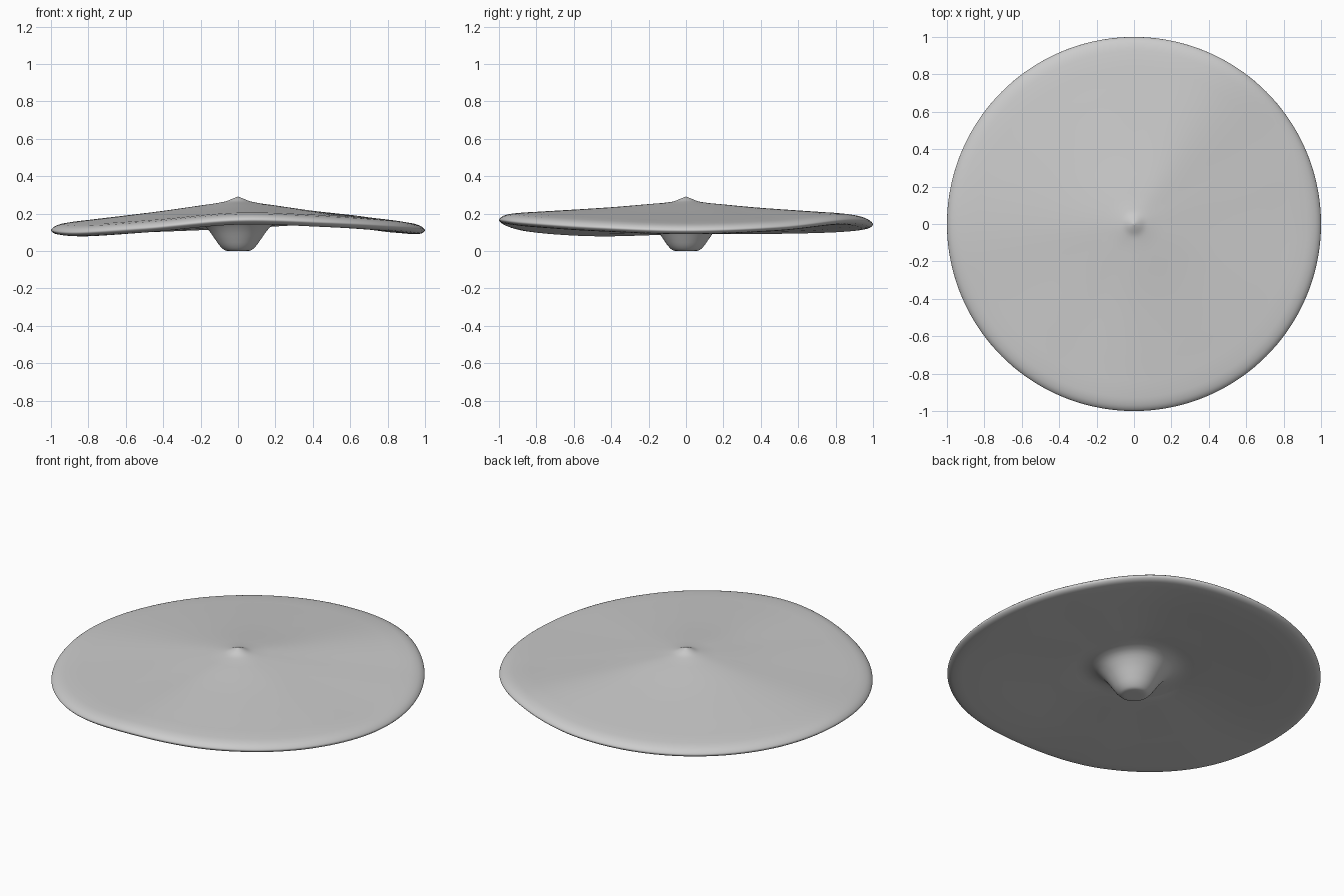
import bpy, bmesh, math

if "Cube" in bpy.data.objects:
    bpy.data.objects.remove(bpy.data.objects["Cube"])

SEG = 144

# Rim height every 30 degrees, counter-clockwise from +x
RIM = [.110, .128, .165, .142, .122, .112, .110, .098, .122, .165, .151, .127]
MEAN = .128

# Radius/height section: peak, upper skin, rounded lip, underside, stem, foot
SECTION = [(0, .291), (.025, .282), (.06, .267), (.1, .259), (.2, .246),
           (.4, .221), (.6, .2), (.8, .18), (.91, .168), (.96, .158),
           (.988, .144), (1, .128), (.988, .115), (.96, .108), (.9, .109),
           (.6, .138), (.35, .163), (.25, .171), (.2, .155), (.155, .11),
           (.12, .06), (.09, .02), (.07, .004), (.05, 0), (0, 0)]


def catmull(a, b, c, d, t):
    return .5 * (2 * b + (c - a) * t + (2 * a - 5 * b + 4 * c - d) * t * t
                 + (3 * b - a - 3 * c + d) * t ** 3)


def rim_offset(angle):
    f = angle / (2 * math.pi) * 12
    i = int(f)
    return catmull(*[RIM[(i + k) % 12] for k in (-1, 0, 1, 2)], f - i) - MEAN


def refine(pts, steps=3):
    # Hermite curve with chord-scaled tangents, so uneven spacing does not overshoot
    n = len(pts)
    out = []
    length = [math.dist(pts[i], pts[i + 1]) for i in range(n - 1)]

    def slope(i, axis):
        a, b = max(i - 1, 0), min(i + 1, n - 1)
        if a == i or b == i:
            return (pts[b][axis] - pts[a][axis]) / sum(length[a:b])
        left = (pts[i][axis] - pts[a][axis]) / length[a]
        right = (pts[b][axis] - pts[i][axis]) / length[i]
        return (left * length[i] + right * length[a]) / (length[a] + length[i])

    for i in range(n - 1):
        for s in range(steps):
            t = s / steps
            h = (2*t**3 - 3*t*t + 1, t**3 - 2*t*t + t, 3*t*t - 2*t**3, t**3 - t*t)
            out.append([h[0] * pts[i][k] + h[1] * length[i] * slope(i, k)
                        + h[2] * pts[i + 1][k] + h[3] * length[i] * slope(i + 1, k)
                        for k in (0, 1)])
    return out + [list(pts[-1])]


# Wavy cap and stem revolved as one skin
section = refine(SECTION)[1:-1]
bm = bmesh.new()
rings = []
for r, z in section:
    ring = []
    for j in range(SEG):
        a = 2 * math.pi * j / SEG
        wave = rim_offset(a) * max(0, (r - .08) / .92)
        ring.append(bm.verts.new((min(r, 1) * math.cos(a), min(r, 1) * math.sin(a),
                                  max(0, z + wave))))
    rings.append(ring)
for upper, lower in zip(rings, rings[1:]):
    for j in range(SEG):
        k = (j + 1) % SEG
        bm.faces.new((upper[j], lower[j], lower[k], upper[k]))

# Close the peak and the foot
for ring, z in ((rings[0], SECTION[0][1]), (rings[-1], 0)):
    tip = bm.verts.new((0, 0, z))
    for j in range(SEG):
        bm.faces.new((tip, ring[j], ring[(j + 1) % SEG]))
bmesh.ops.recalc_face_normals(bm, faces=bm.faces)

mesh = bpy.data.meshes.new("wavy_cap")
bm.to_mesh(mesh)
bm.free()
mesh.polygons.foreach_set("use_smooth", [True] * len(mesh.polygons))
bpy.context.collection.objects.link(bpy.data.objects.new("wavy_cap", mesh))
